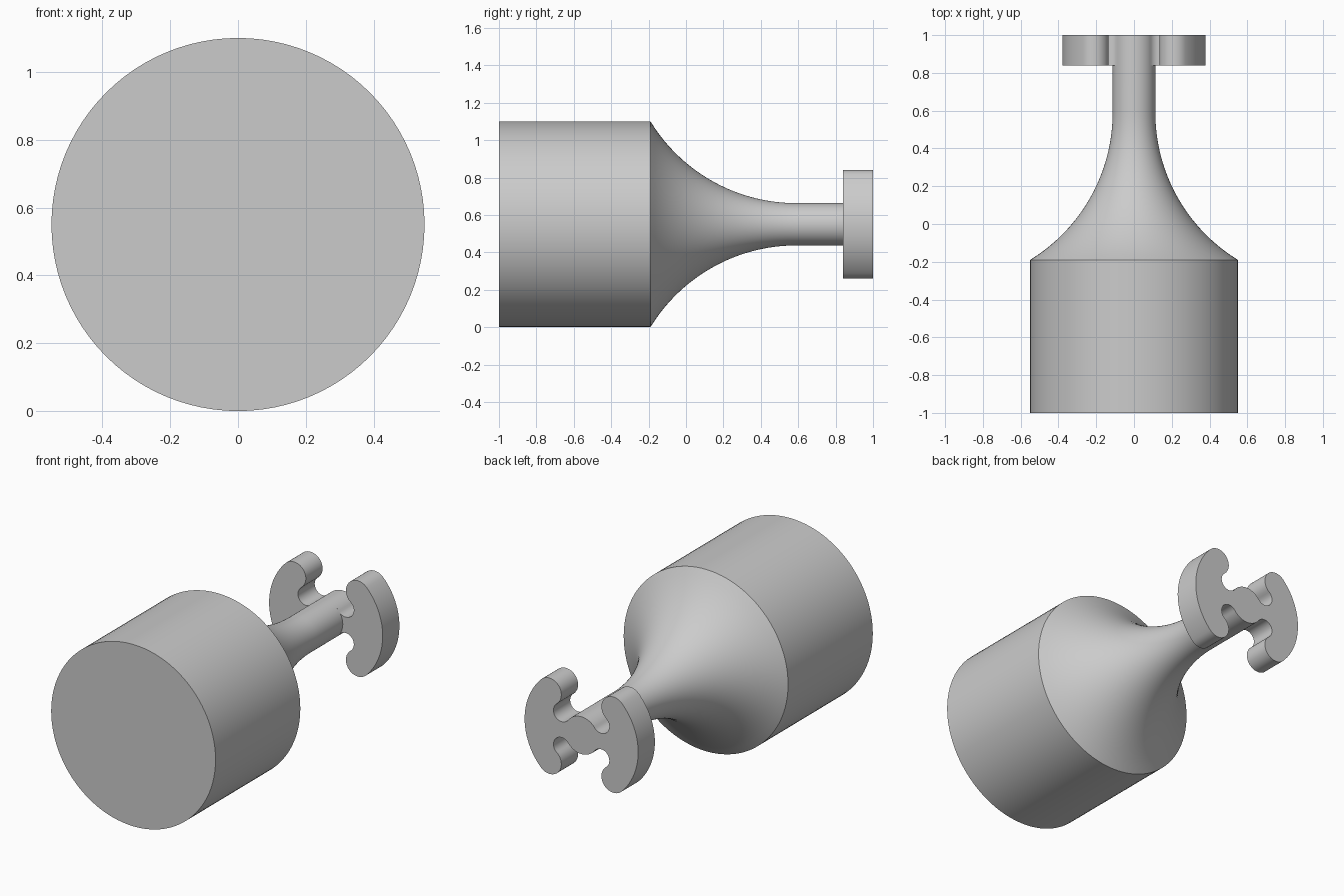
import bpy, bmesh
from math import cos, sin, pi, radians, atan2, sqrt, hypot

cube = bpy.data.objects.get("Cube")
if cube:
    bpy.data.objects.remove(cube, do_unlink=True)

grey = bpy.data.materials.new("plain grey")
grey.use_nodes = True
colour = (0.6, 0.6, 0.6, 1)
grey.diffuse_color = colour
grey.node_tree.nodes["Principled BSDF"].inputs["Base Color"].default_value = colour

MID = 0.55        # height of the long axis, also the body radius
STEM = 0.113      # stem radius
SEGMENTS = 96


def finish(bm, name):
    bmesh.ops.recalc_face_normals(bm, faces=bm.faces)
    mesh = bpy.data.meshes.new(name)
    bm.to_mesh(mesh)
    bm.free()
    mesh.materials.append(grey)
    obj = bpy.data.objects.new(name, mesh)
    bpy.context.collection.objects.link(obj)
    obj.location.z = MID
    bpy.ops.object.select_all(action='DESELECT')
    obj.select_set(True)
    bpy.context.view_layer.objects.active = obj
    bpy.ops.object.shade_smooth_by_angle(angle=radians(30))
    return obj


def arc(cx, cz, r, start, end, n):
    return [(cx + r * cos(start + (end - start) * i / n),
             cz + r * sin(start + (end - start) * i / n)) for i in range(n + 1)]


# Body, concave flare and stem, turned around the y axis
shoulder, flare_end, head_front = -0.19, 0.59, 0.84
run, drop = flare_end - shoulder, MID - STEM
flare_r = (run ** 2 + drop ** 2) / (2 * drop)
profile = [(-1, MID)]
for i in range(33):
    y = shoulder + run * i / 32
    profile.append((y, STEM + flare_r - sqrt(flare_r ** 2 - (flare_end - y) ** 2)))
profile.append((head_front, STEM))

bm = bmesh.new()
rings = [[bm.verts.new((r * cos(2 * pi * k / SEGMENTS), y, r * sin(2 * pi * k / SEGMENTS)))
          for k in range(SEGMENTS)] for y, r in profile]
for a, b in zip(rings, rings[1:]):
    for k in range(SEGMENTS):
        j = (k + 1) % SEGMENTS
        bm.faces.new((a[k], a[j], b[j], b[k]))
bm.faces.new(rings[0])
bm.faces.new(rings[-1])
finish(bm, "turned_body_and_stem")

# Slotted head: one quarter outline of tangent arcs, mirrored both ways
tip_x, tip_z, tip_r = 0.214, 0.21, 0.08
slot_x, slot_z, slot_r = 0.132, 0.103, 0.055
cusp_x, cusp_z = 0.085, 0.075
outer_r = hypot(tip_x, tip_z) + tip_r
to_tip = atan2(tip_z - slot_z, tip_x - slot_x)
tip_angle = atan2(tip_z, tip_x)
cusp_angle = atan2(cusp_z - slot_z, cusp_x - slot_x)

quarter = arc(0, 0, STEM, pi / 2, atan2(cusp_z, cusp_x), 8)
quarter += arc(slot_x, slot_z, slot_r, cusp_angle, to_tip, 18)[1:]
quarter += arc(tip_x, tip_z, tip_r, to_tip + pi, tip_angle, 18)[1:]
quarter += arc(0, 0, outer_r, tip_angle, 0, 14)[1:]
half = quarter + [(x, -z) for x, z in reversed(quarter[:-1])]
outline = half + [(-x, z) for x, z in reversed(half[1:-1])]

bm = bmesh.new()
face = bm.faces.new([bm.verts.new((x, head_front, z)) for x, z in outline])
extruded = bmesh.ops.extrude_face_region(bm, geom=[face], use_keep_orig=True)
moved = [v for v in extruded["geom"] if isinstance(v, bmesh.types.BMVert)]
bmesh.ops.translate(bm, verts=moved, vec=(0, 1 - head_front, 0))
finish(bm, "slotted_head")
